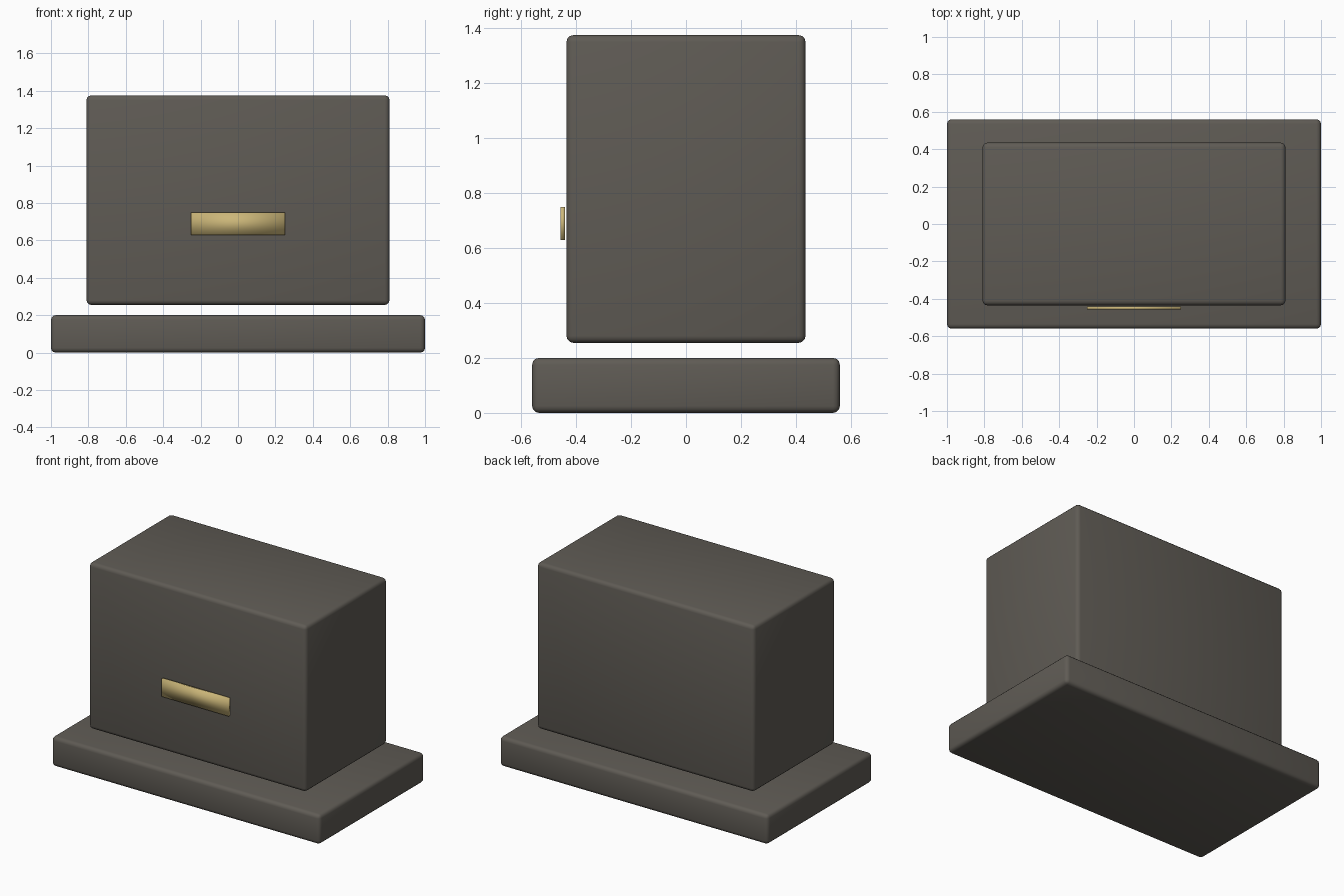
import bpy
import bmesh
from mathutils import Matrix, Vector

cube = bpy.data.objects.get("Cube")
if cube:
    bpy.data.objects.remove(cube, do_unlink=True)


def make_material(name, colour):
    mat = bpy.data.materials.new(name)
    mat.use_nodes = True
    mat.diffuse_color = colour
    mat.node_tree.nodes["Principled BSDF"].inputs["Base Color"].default_value = colour
    return mat


def make_box(name, low, high, mat, bevel=0.0):
    """Smooth-shaded box between two corners, with optional rounded edges."""
    low, high = Vector(low), Vector(high)
    size = high - low
    bm = bmesh.new()
    bmesh.ops.create_cube(bm, size=1.0, matrix=Matrix.Diagonal((*size, 1.0)))
    for face in bm.faces:
        face.smooth = True
    mesh = bpy.data.meshes.new(name)
    bm.to_mesh(mesh)
    bm.free()
    mesh.materials.append(mat)
    obj = bpy.data.objects.new(name, mesh)
    obj.location = (low + high) / 2
    bpy.context.collection.objects.link(obj)
    if bevel:
        mod = obj.modifiers.new("rounded_edges", 'BEVEL')
        mod.width = bevel
        mod.segments = 3
        mod.limit_method = 'ANGLE'
    return obj


stone = make_material("dark warm grey", (0.115, 0.105, 0.09, 1.0))
brass = make_material("brass", (0.6, 0.47, 0.19, 1.0))

# Wide plinth at the bottom
make_box("base_slab", (-1.0, -0.56, 0.0), (1.0, 0.56, 0.2), stone, 0.025)
# Main block, hovering just above the plinth
make_box("main_block", (-0.81, -0.435, 0.255), (0.81, 0.435, 1.375), stone, 0.025)
# Small plate just in front of the block
make_box("front_plate", (-0.25, -0.457, 0.63), (0.25, -0.441, 0.75), brass)
